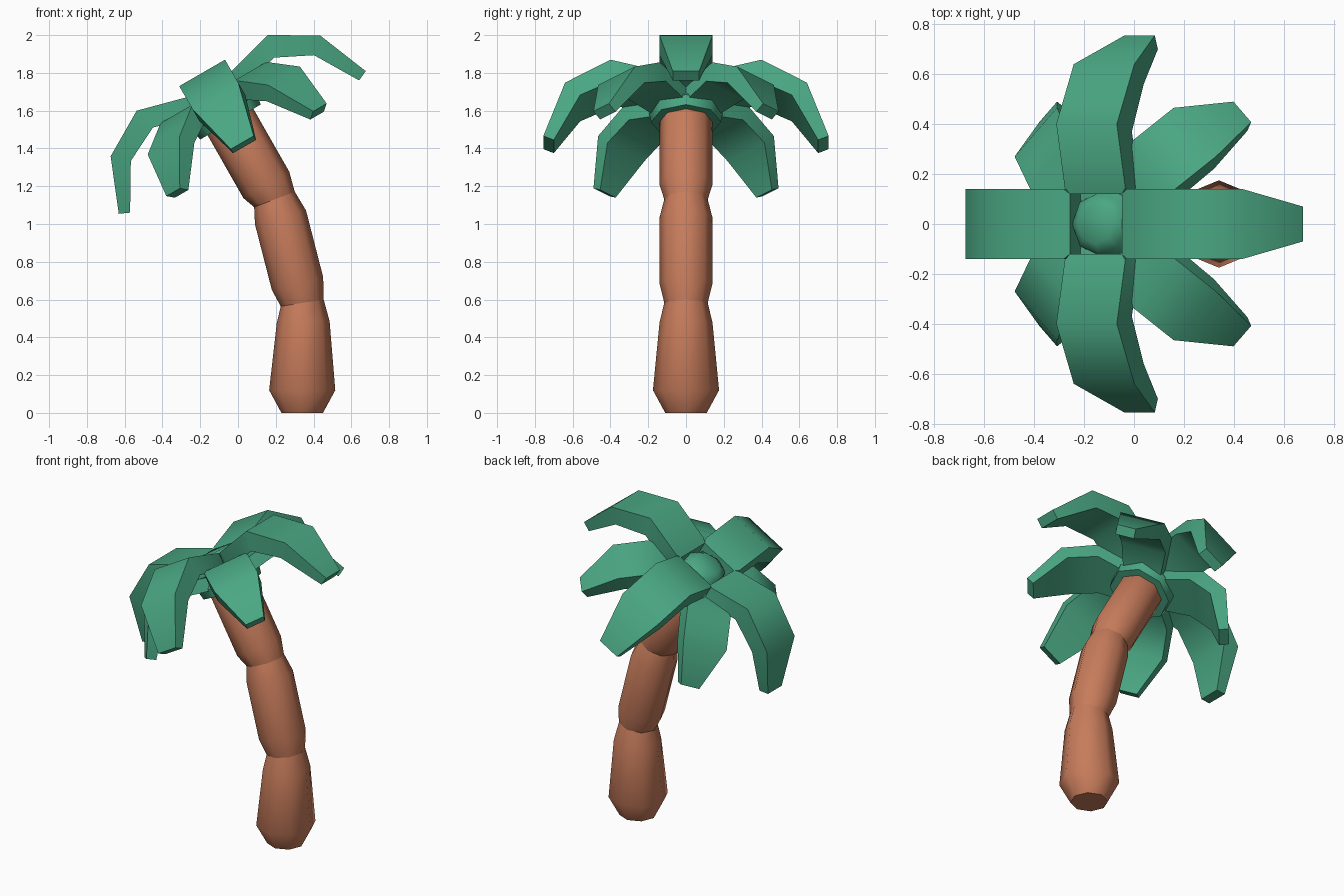
import bpy, bmesh, math
from mathutils import Vector, Matrix

if "Cube" in bpy.data.objects:
    bpy.data.objects.remove(bpy.data.objects["Cube"])


def material(name, rgb):
    m = bpy.data.materials.new(name)
    m.diffuse_color = (*rgb, 1)
    m.use_nodes = True
    m.node_tree.nodes["Principled BSDF"].inputs["Base Color"].default_value = m.diffuse_color
    return m


GREEN = material("leaf green", (0.068, 0.385, 0.225))
BROWN = material("bark brown", (0.57, 0.20, 0.105))
TILT = math.radians(-30)
# frame of the crown: leans back toward -x
CROWN = Matrix.Translation((-0.04, 0, 1.54)) @ Matrix.Rotation(TILT, 4, 'Y')


def loft(name, rings, mat, angle=50):
    """Skin a list of equal-length point rings and cap both ends."""
    bm = bmesh.new()
    vs = [[bm.verts.new(p) for p in ring] for ring in rings]
    n = len(vs[0])
    for a, b in zip(vs, vs[1:]):
        for i in range(n):
            j = (i + 1) % n
            bm.faces.new((a[i], a[j], b[j], b[i]))
    bm.faces.new(vs[0][::-1])
    bm.faces.new(vs[-1])
    bmesh.ops.recalc_face_normals(bm, faces=bm.faces)
    me = bpy.data.meshes.new(name)
    bm.to_mesh(me)
    bm.free()
    me.materials.append(mat)
    ob = bpy.data.objects.new(name, me)
    bpy.context.collection.objects.link(ob)
    bpy.ops.object.select_all(action='DESELECT')
    ob.select_set(True)
    bpy.context.view_layer.objects.active = ob
    bpy.ops.object.shade_smooth_by_angle(angle=math.radians(angle))
    return ob


def octagon(x, z, r, tilt):
    """Eight-sided ring centred on (x, 0, z), tilted about y."""
    m = Matrix.Translation((x, 0, z)) @ Matrix.Rotation(math.radians(-tilt), 4, 'Y')
    return [m @ Vector((r * math.cos(k * math.pi / 4), r * math.sin(k * math.pi / 4), 0))
            for k in range(8)]


# trunk: three bulging segments, rings as (x, z, radius, tilt)
joint1 = (0.34, 0.582, 0.115, 9)
joint2 = (0.193, 1.13, 0.115, 21)
segments = {
    "trunk_lower": [(0.34, 0, 0.11, 0), (0.34, 0.12, 0.175, 0), (0.345, 0.48, 0.14, 2), joint1],
    "trunk_middle": [joint1, (0.315, 0.685, 0.14, 14), (0.225, 1.035, 0.14, 15), joint2],
    "trunk_upper": [joint2, (0.15, 1.207, 0.14, 30), (-0.04, 1.54, 0.14, 30), (-0.06, 1.575, 0.12, 30)],
}
for name, rings in segments.items():
    loft(name, [octagon(*r) for r in rings], BROWN)

# crown hub: collar under the fronds rising to a small flat top, (radius, height)
hub = [(0.13, 0.0), (0.185, 0.0), (0.195, 0.055), (0.15, 0.10), (0.125, 0.20), (0.08, 0.232)]
loft("crown_hub", [[CROWN @ Vector((r * math.cos(k * math.pi / 4), r * math.sin(k * math.pi / 4), w))
                    for k in range(8)] for r, w in hub], GREEN)


def frond(name, azimuth, sections):
    """sections: (top reach, top height, bottom reach, bottom height, half width)"""
    m = CROWN @ Matrix.Rotation(math.radians(azimuth), 4, 'Z')
    rings = [[m @ Vector(p) for p in ((h, -s, w), (h, s, w), (g, s, v), (g, -s, v))]
             for h, w, g, v, s in sections]
    loft(name, rings, GREEN)


# four large upper fronds and four smaller lower ones between them
LARGE = [(0.12, 0.225, 0.12, 0.11, 0.12), (0.145, 0.232, 0.145, 0.115, 0.14),
         (0.40, 0.30, 0.37, 0.18, 0.14), (0.64, 0.16, 0.56, 0.085, 0.14),
         (0.755, -0.125, 0.70, -0.15, 0.07)]
SMALL = [(0.08, 0.12, 0.08, 0.03, 0.11), (0.32, 0.18, 0.29, 0.075, 0.138),
         (0.52, 0.07, 0.45, 0.0, 0.138), (0.635, -0.17, 0.585, -0.20, 0.058)]
for i in range(4):
    frond(f"upper_frond_{i + 1}", 90 * i, LARGE)
    frond(f"lower_frond_{i + 1}", 90 * i + 45, SMALL)
